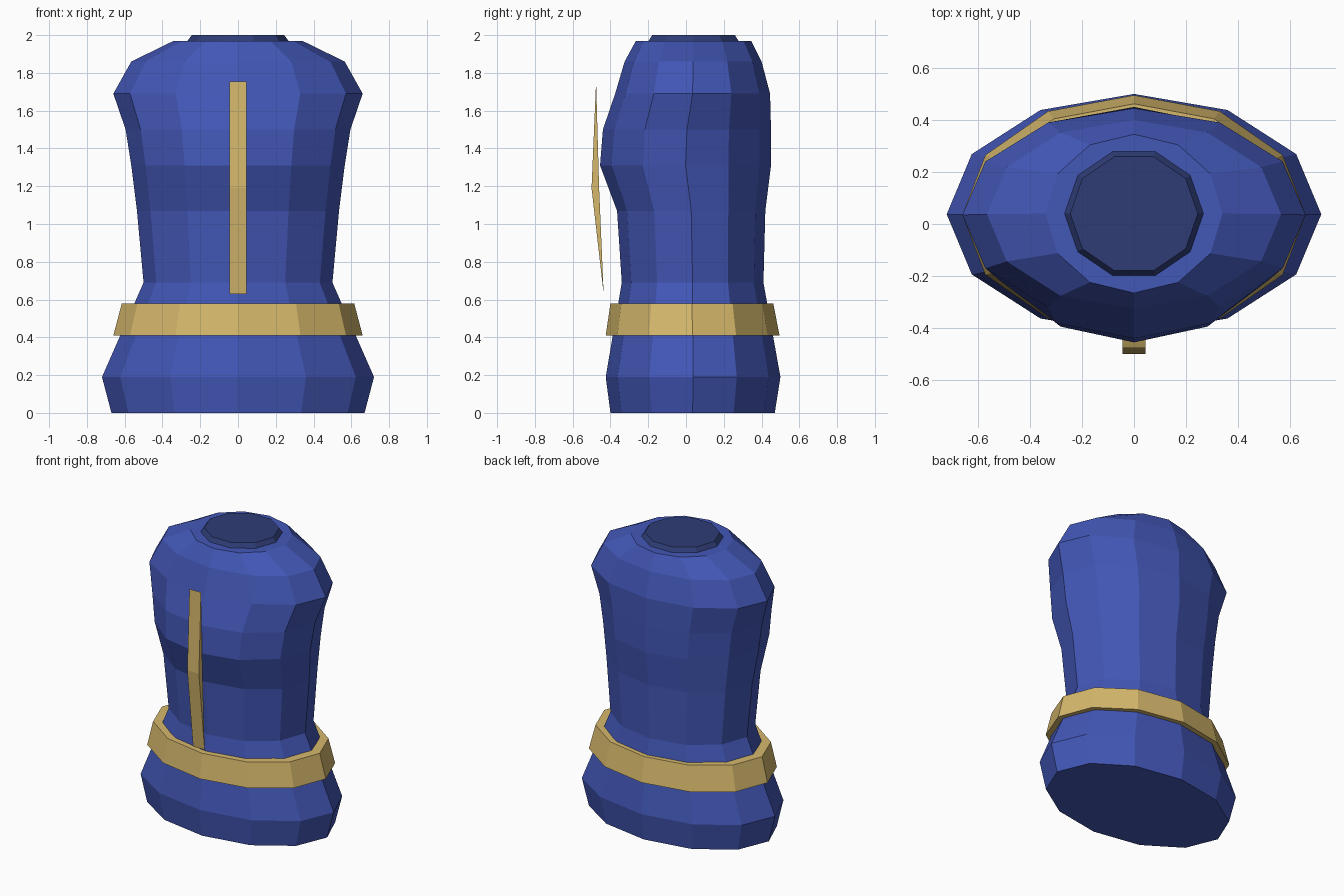
import bpy, bmesh
from math import sin, cos, tau

cube = bpy.data.objects.get("Cube")
if cube:
    bpy.data.objects.remove(cube)


def material(name, rgb):
    m = bpy.data.materials.new(name)
    m.use_nodes = True
    m.diffuse_color = (*rgb, 1)
    m.node_tree.nodes["Principled BSDF"].inputs["Base Color"].default_value = (*rgb, 1)
    return m


blue = material("cloth blue", (0.055, 0.095, 0.47))
navy = material("dark blue", (0.028, 0.046, 0.18))
gold = material("gold trim", (0.67, 0.48, 0.15))


def finish(bm, name, mat):
    bmesh.ops.recalc_face_normals(bm, faces=bm.faces)
    mesh = bpy.data.meshes.new(name)
    bm.to_mesh(mesh)
    bm.free()
    mesh.materials.append(mat)
    obj = bpy.data.objects.new(name, mesh)
    bpy.context.collection.objects.link(obj)
    return obj


def loft(name, mat, rings, sides, hollow=False):
    """Skin oval rings given as (height, half width, front y, back y)."""
    bm = bmesh.new()
    loops = []
    for z, rx, front, back in rings:
        mid, ry = (front + back) / 2, (back - front) / 2
        loops.append([bm.verts.new((rx * cos(tau * i / sides),
                                    mid + ry * sin(tau * i / sides), z))
                      for i in range(sides)])
    pairs = list(zip(loops, loops[1:]))
    if hollow:
        pairs.append((loops[-1], loops[0]))
    else:
        bm.faces.new(loops[0])
        bm.faces.new(loops[-1])
    for a, b in pairs:
        for i in range(sides):
            j = (i + 1) % sides
            bm.faces.new((a[i], a[j], b[j], b[i]))
    return finish(bm, name, mat)


# Torso with flared skirt, puffed chest and rounded shoulders
loft("torso", blue, [
    (0.00, 0.67, -0.40, 0.47),
    (0.19, 0.72, -0.425, 0.50),
    (0.69, 0.50, -0.34, 0.41),
    (1.07, 0.535, -0.365, 0.42),
    (1.31, 0.565, -0.455, 0.45),
    (1.50, 0.595, -0.44, 0.45),
    (1.69, 0.66, -0.375, 0.445),
    (1.86, 0.565, -0.325, 0.40),
    (1.97, 0.34, -0.265, 0.345),
], 12)

# Neck opening
loft("neck_cap", navy, [
    (1.96, 0.267, -0.21, 0.29),
    (1.97, 0.267, -0.21, 0.29),
    (2.00, 0.245, -0.19, 0.27),
], 10)

# Belt band, its inner wall sunk into the torso
loft("belt", gold, [
    (0.41, 0.66, -0.425, 0.495),
    (0.58, 0.615, -0.40, 0.462),
    (0.58, 0.52, -0.34, 0.41),
    (0.41, 0.58, -0.37, 0.44),
], 12, hollow=True)

# Front placket: slim wedge, straight behind and bent outward in front
bm = bmesh.new()
profile = [(-0.476, 1.755), (-0.50, 1.19), (-0.436, 0.63), (-0.46, 1.19)]
ends = [[bm.verts.new((x, y, z)) for y, z in profile] for x in (-0.045, 0.045)]
for end in ends:
    bm.faces.new(end)
for i in range(len(profile)):
    j = (i + 1) % len(profile)
    bm.faces.new((ends[0][i], ends[0][j], ends[1][j], ends[1][i]))
finish(bm, "front_placket", gold)
